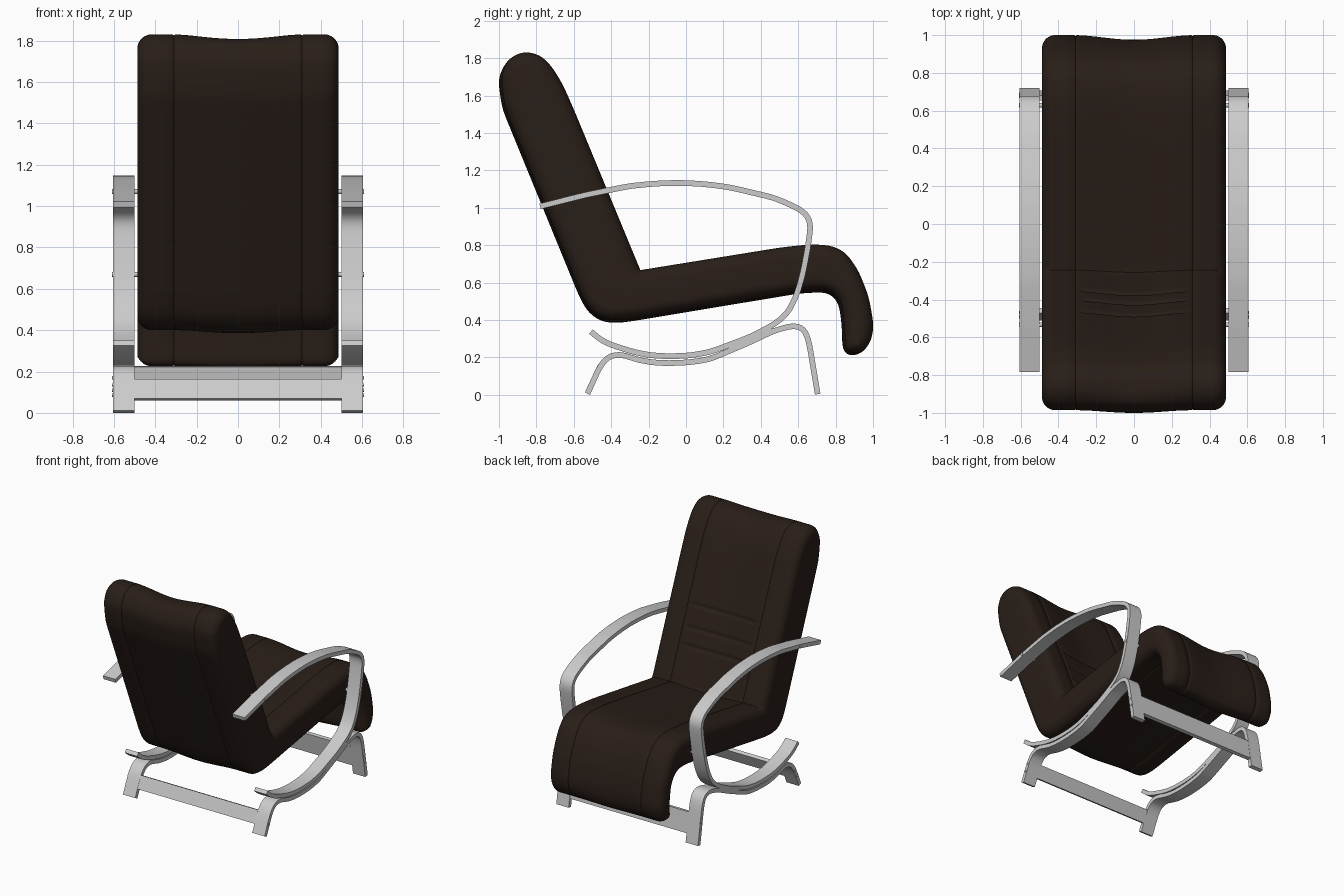
import bpy, bmesh, math
from mathutils import Vector

if "Cube" in bpy.data.objects:
    bpy.data.objects.remove(bpy.data.objects["Cube"])


def resample(pts, step, closed=False, rounds=20, pinned=None):
    """Even spacing along a polyline, then relaxed into a smooth curve."""
    pts = [Vector(p) for p in pts]
    fixed, out = set(), []
    n = len(pts)
    for i in range(n if closed else n - 1):
        a, b = pts[i], pts[(i + 1) % n]
        if i == pinned:
            fixed.add(len(out))
        k = max(1, round((b - a).length / step))
        out += [a.lerp(b, j / k) for j in range(k)]
    if not closed:
        out.append(pts[-1])
        fixed |= {0, len(out) - 1}
    m = len(out)
    for _ in range(rounds):
        out = [out[i] if i in fixed else
               out[i] * 0.5 + (out[i - 1] + out[(i + 1) % m]) * 0.25 for i in range(m)]
    return out


def normals(pts, closed=False):
    res, m = [], len(pts)
    for i in range(m):
        a = pts[i - 1] if closed or i > 0 else pts[i]
        b = pts[(i + 1) % m] if closed or i < m - 1 else pts[i]
        t = (b - a).normalized()
        res.append(Vector((-t.y, t.x)))
    return res


def finish(bm, name, angle=35, mat=None, mirror=False):
    bmesh.ops.recalc_face_normals(bm, faces=bm.faces)
    me = bpy.data.meshes.new(name)
    bm.to_mesh(me)
    bm.free()
    me.shade_smooth()
    me.set_sharp_from_angle(angle=math.radians(angle))
    ob = bpy.data.objects.new(name, me)
    bpy.context.collection.objects.link(ob)
    if mat:
        me.materials.append(mat)
    if mirror:
        ob.modifiers.new("Mirror", 'MIRROR')
    return ob


def loft(rings, name, **kw):
    """Skin closed rings of points and cap both ends."""
    bm = bmesh.new()
    vs = [[bm.verts.new(p) for p in r] for r in rings]
    m = len(vs[0])
    for a, b in zip(vs, vs[1:]):
        for i in range(m):
            j = (i + 1) % m
            bm.faces.new((a[i], a[j], b[j], b[i]))
    bm.faces.new(vs[0])
    bm.faces.new(vs[-1])
    return finish(bm, name, **kw)


# Cushion: side outline (y, z), running clockwise from the inner crease
outline = [(-.244, .667), (.50, .787), (.66, .805), (.775, .80), (.855, .762), (.922, .665),
           (.976, .53), (1.004, .378), (.995, .295), (.945, .222), (.88, .203), (.838, .225),
           (.834, .30), (.833, .378), (.815, .50), (.76, .55), (.61, .543), (-.25, .40),
           (-.372, .382), (-.46, .393), (-.53, .447), (-.577, .54), (-.983, 1.53),
           (-1.006, 1.69), (-.965, 1.78), (-.91, 1.823), (-.854, 1.837), (-.783, 1.82),
           (-.725, 1.767), (-.66, 1.663), (-.597, 1.52)]
prof = resample(outline, 0.01, closed=True, rounds=22, pinned=0)
norm = normals(prof, closed=True)
HALF, R, SEAM = 0.487, 0.07, 0.31

# Stations across the width: (x, inset of the rounded edge)
half = [(0.035 * i, 0) for i in range(1, 8)] + [(.26, 0), (.285, 0)]
half += [(SEAM - .006, 0), (SEAM, .005), (SEAM + .006, 0), (.36, 0)]
half += [(HALF - R + R * math.sin(a), R * (1 - math.cos(a)))
         for a in [math.radians(d) for d in range(0, 91, 10)]]
stations = [(-x, d) for x, d in reversed(half)] + [(0, 0)] + half

rings = []
for x, inset in stations:
    dip = 0.5 + 0.5 * math.cos(math.pi * min(1, abs(x) / 0.33))
    ring = []
    for p, n in zip(prof, norm):
        t = max(-1, min(1, (n.x + n.y) * 1.05))
        d = -inset + (-0.025 * dip * t if t > 0 else 0.015 * (1 - dip) * t)
        # three pressed creases low on the backrest
        if t > 0.5 and p.x < -0.25 and abs(x) < 0.27:
            for z in (.92, 1.04, 1.19):
                d -= 0.010 * math.exp(-((p.y - z) / 0.011) ** 2)
        q = p + n * d
        ring.append((x, q.x, q.y))
    rings.append(ring)

leather = bpy.data.materials.new("dark_leather")
leather.diffuse_color = (0.022, 0.013, 0.009, 1)
leather.use_nodes = True
leather.node_tree.nodes["Principled BSDF"].inputs["Base Color"].default_value = leather.diffuse_color
loft(rings, "cushion", angle=50, mat=leather)


# Bent strips of the frame
def strip(name, path, x0=0.50, x1=0.605, thick=0.03):
    c = resample(path, 0.02, rounds=5)
    rings = []
    for p, n in zip(c, normals(c)):
        a, b = p + n * thick / 2, p - n * thick / 2
        rings.append([(x0, a.x, a.y), (x1, a.x, a.y), (x1, b.x, b.y), (x0, b.x, b.y)])
    return loft(rings, name, mirror=True)


strip("arm_and_rocker", [
    (-.78, 1.008), (-.533, 1.07), (-.30, 1.117), (-.16, 1.13), (-.035, 1.134), (.10, 1.127),
    (.233, 1.11), (.474, 1.053), (.608, .994), (.658, .955), (.668, .91), (.65, .78),
    (.624, .645), (.592, .533), (.544, .437), (.474, .378), (.34, .308), (.126, .228),
    (.02, .21), (-.09, .206), (-.19, .211), (-.276, .228), (-.41, .27), (-.46, .296), (-.508, .338)])
strip("base_runner", [
    (-.527, .006), (-.463, .147), (-.42, .206), (-.356, .22), (-.25, .185), (-.17, .172),
    (-.09, .169), (.02, .174), (.126, .19), (.34, .281), (.474, .345), (.581, .373),
    (.634, .355), (.658, .281), (.704, .004)])


# Cross rails between the legs, tilted along them
def rail(name, a, b, thick=0.028):
    a, b = Vector(a), Vector(b)
    n = normals([a, b])[0] * thick / 2
    sec = [a + n, b + n, b - n, a - n]
    loft([[(x, p.x, p.y) for p in sec] for x in (-0.502, 0.502)], name)


rail("rear_rail", (-.499, .065), (-.458, .157))
rail("front_rail", (.692, .07), (.667, .225))


# Round pins holding the cushion, and screws at the rails
def pin(name, y, z, x0, r=0.012):
    rings = [[(x, y + r * math.cos(k * math.pi / 8), z + r * math.sin(k * math.pi / 8))
              for k in range(16)] for x in (x0, 0.610)]
    loft(rings, name, mirror=True)


pin("arm_pin", -.533, 1.07, 0.46)
pin("seat_pin", .628, .67, 0.46)
for i, (y, z) in enumerate([(-.491, .085), (-.469, .135), (.687, .11), (.676, .17)]):
    pin(f"rail_screw_{i + 1}", y, z, 0.58, 0.008)
